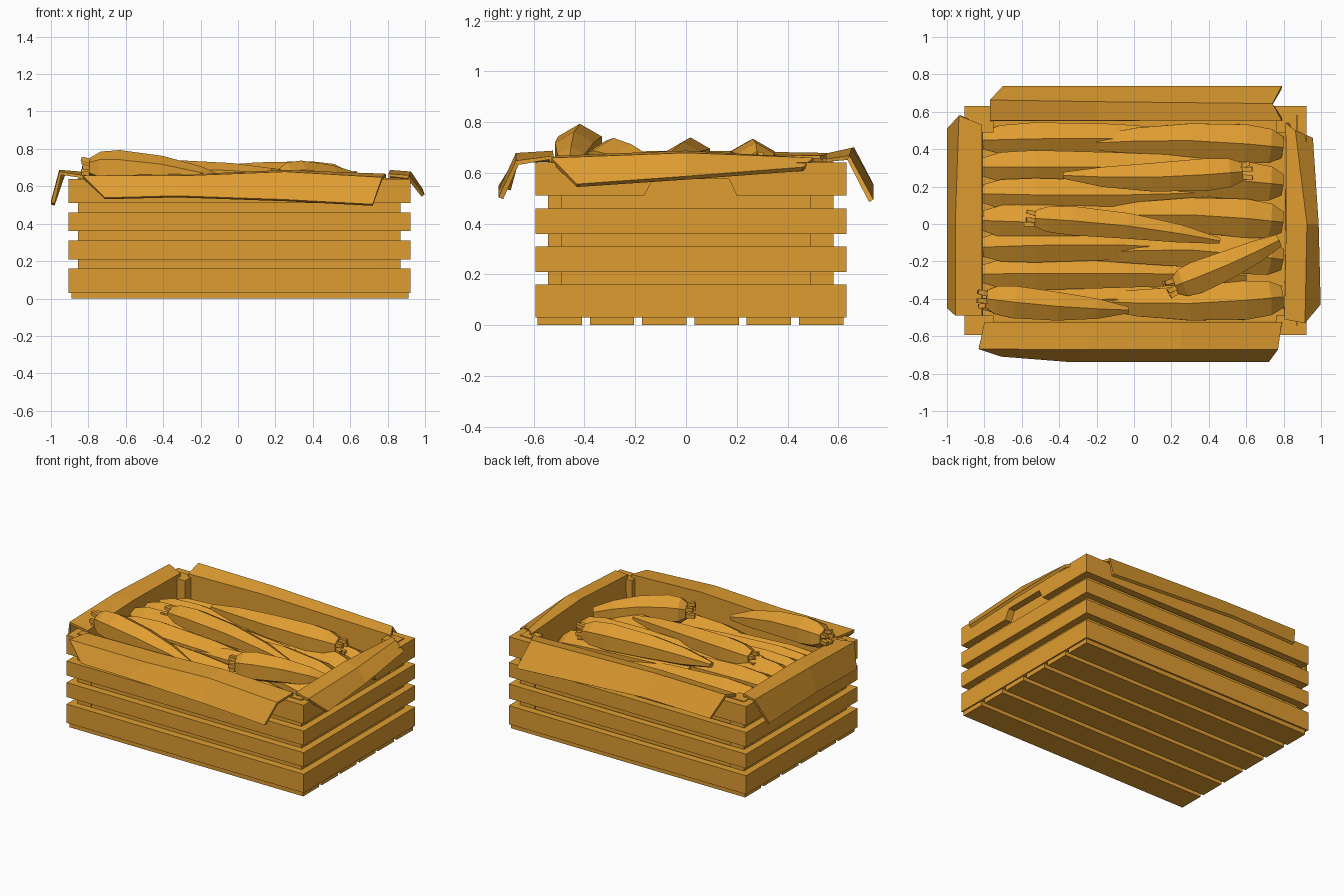
import bpy, bmesh, math, random
from mathutils import Vector

cube = bpy.data.objects.get("Cube")
if cube:
    bpy.data.objects.remove(cube, do_unlink=True)
random.seed(4)

mat = bpy.data.materials.new("warm_ochre")
mat.use_nodes = True
OCHRE = (0.74, 0.335, 0.03, 1)
mat.diffuse_color = OCHRE
mat.node_tree.nodes["Principled BSDF"].inputs["Base Color"].default_value = OCHRE


def finish(name, bm):
    bmesh.ops.recalc_face_normals(bm, faces=bm.faces)
    mesh = bpy.data.meshes.new(name)
    bm.to_mesh(mesh)
    bm.free()
    mesh.materials.append(mat)
    obj = bpy.data.objects.new(name, mesh)
    bpy.context.collection.objects.link(obj)
    return obj


def box(name, x, y, z):
    bm = bmesh.new()
    bmesh.ops.create_cube(bm, size=1)
    for v in bm.verts:
        v.co = [a + (c + 0.5) * (b - a) for c, (a, b) in zip(v.co, (x, y, z))]
    return finish(name, bm)


def prism_x(name, outline, x0, x1):
    """Extrude a y-z outline along x."""
    bm = bmesh.new()
    face = bm.faces.new([bm.verts.new((x0, y, z)) for y, z in outline])
    ext = bmesh.ops.extrude_face_region(bm, geom=[face])
    for v in ext["geom"]:
        if isinstance(v, bmesh.types.BMVert):
            v.co.x = x1
    return finish(name, bm)


def loft(bm, path, radii, sides):
    """Skin faceted rings along a path."""
    rings = []
    for i, (p, r) in enumerate(zip(path, radii)):
        d = (path[min(i + 1, len(path) - 1)] - path[max(i - 1, 0)]).normalized()
        side = d.cross(Vector((0, 0, 1))).normalized()
        up = side.cross(d)
        rings.append([bm.verts.new(p + r * (side * math.cos(a) + up * math.sin(a)))
                      for a in (math.tau * (k + 0.5) / sides for k in range(sides))])
    for a, b in zip(rings, rings[1:]):
        for k in range(sides):
            j = (k + 1) % sides
            bm.faces.new((a[k], a[j], b[j], b[k]))
    bm.faces.new(rings[0])
    bm.faces.new(rings[-1])


def carrot(name, head, tail, radius, bend=0.0, lift=0.0, stubs=5, tip=0.2):
    head, tail = Vector(head), Vector(tail)
    d = tail - head
    side = d.cross(Vector((0, 0, 1))).normalized()
    steps = (0, 0.07, 0.2, 0.5, 0.78, 1)
    path = [head + d * t + (side * bend + Vector((0, 0, lift))) * math.sin(math.pi * t)
            for t in steps]
    bm = bmesh.new()
    loft(bm, path, [radius * s for s in (0.55, 0.88, 1, 0.88, 0.55 + tip / 3, tip)], 6)
    # cropped leaf stubs around the crown
    axis = -d.normalized()
    up = side.cross(axis)
    for k in range(stubs):
        a = math.tau * k / stubs
        base = head + (side * math.cos(a) + up * math.sin(a)) * radius * 0.33
        end = base + axis * random.uniform(0.035, 0.055) + (base - head) * 0.3
        loft(bm, [base - axis * 0.01, end], [radius * 0.2, radius * 0.17], 4)
    return finish(name, bm)


def liner(name, rows):
    """Paper side: wall, rim, fold and hanging edge, as rows of points."""
    wall = [(x, y, 0.08) for x, y, z in rows[0]]
    bm = bmesh.new()
    grid = [[bm.verts.new(p) for p in row] for row in [wall] + rows]
    for a, b in zip(grid, grid[1:]):
        for k in range(len(a) - 1):
            bm.faces.new((a[k], a[k + 1], b[k + 1], b[k]))
    obj = finish(name, bm)
    mod = obj.modifiers.new("thickness", "SOLIDIFY")
    mod.thickness = 0.02
    mod.offset = 0


# Crate: long slats, side slats and the slat with a hand hole
X0, X1, Y0, Y1, T = -0.905, 0.922, -0.594, 0.632, 0.05
levels = [(0.03, 0.16), (0.21, 0.31), (0.36, 0.46), (0.51, 0.64)]
for n, z in enumerate(levels, 1):
    box(f"front_slat_{n}", (X0, X1), (Y0, Y0 + T), z)
    box(f"back_slat_{n}", (X0, X1), (Y1 - T, Y1), z)
for label, a, b in (("left", X1 - T, X1), ("right", X0, X0 + T)):
    for n, z in enumerate(levels[:3], 1):
        box(f"{label}_slat_{n}", (a, b), (Y0 + T, Y1 - T), z)
    lo, hi = levels[3]
    prism_x(f"{label}_handle_slat",
            [(Y0 + T, lo), (-0.165, lo), (-0.13, 0.575), (0.17, 0.575),
             (0.20, lo), (Y1 - T, lo), (Y1 - T, hi), (Y0 + T, hi)], a, b)

# Corner posts just inside the slats
for label, x in (("left", (0.76, 0.87)), ("right", (-0.855, -0.75))):
    box(f"{label}_front_post", x, (Y0 + T, -0.49), (0.03, 0.645))
    box(f"{label}_back_post", x, (0.49, Y1 - T), (0.03, 0.645))

# Bottom boards
for n in range(6):
    y = -0.585 + n * 0.206
    box(f"bottom_board_{n + 1}", (-0.89, 0.912), (y, y + 0.175), (0, 0.032))

# Paper lining folded out over each side
liner("front_liner", [
    [(-0.80, -0.53, 0.65), (-0.2, -0.53, 0.66), (0.25, -0.53, 0.68), (0.79, -0.53, 0.66)],
    [(-0.83, -0.665, 0.65), (-0.25, -0.665, 0.65), (0.25, -0.665, 0.67), (0.77, -0.665, 0.64)],
    [(-0.71, -0.70, 0.535), (-0.33, -0.73, 0.545), (0.25, -0.73, 0.525), (0.72, -0.73, 0.50)]])
liner("back_liner", [
    [(-0.77, 0.56, 0.66), (-0.2, 0.56, 0.67), (0.79, 0.56, 0.65)],
    [(-0.77, 0.66, 0.69), (-0.2, 0.65, 0.69), (0.74, 0.64, 0.66)],
    [(-0.70, 0.73, 0.54), (-0.2, 0.73, 0.55), (0.79, 0.73, 0.49)]])
liner("left_liner", [
    [(0.81, -0.51, 0.66), (0.82, 0, 0.68), (0.82, 0.54, 0.65)],
    [(0.91, -0.53, 0.65), (0.92, 0, 0.67), (0.86, 0.50, 0.65)],
    [(0.99, -0.43, 0.55), (0.98, 0, 0.58), (0.95, 0.46, 0.615)]])
liner("right_liner", [
    [(-0.82, -0.49, 0.65), (-0.82, 0, 0.67), (-0.82, 0.53, 0.66)],
    [(-0.95, -0.49, 0.67), (-0.95, 0, 0.68), (-0.93, 0.58, 0.67)],
    [(-0.99, -0.45, 0.51), (-0.99, 0, 0.52), (-0.99, 0.51, 0.50)]])

# Bed closing the crate below the carrots
box("carrot_bed", (-0.81, 0.81), (-0.52, 0.55), (0.06, 0.42))

# Lower layers: broad carrots packed lengthwise, the heap falling to its sides
for n in range(7):
    y = -0.41 + n * 0.143
    drop = 0.09 * (y / 0.43) ** 2
    drift = random.uniform(-0.03, 0.03)
    carrot(f"lower_carrot_{n + 1}", (-0.81, y, 0.56 - drop), (0.6, y + drift, 0.51 - drop),
           random.uniform(0.1, 0.115), drift, 0.01, 0, 0.4)
for n in range(5):
    y = -0.39 + n * 0.2
    drop = 0.08 * (y / 0.43) ** 2
    drift = random.uniform(-0.04, 0.04)
    carrot(f"middle_carrot_{n + 1}", (0.79, y, 0.48 - drop), (-0.2, y + drift, 0.56 - drop),
           0.12, drift, 0.02, 0, 0.4)

# Loose carrots on top
carrot("top_carrot_front_right", (-0.79, -0.40, 0.70), (-0.03, -0.46, 0.61), 0.1, 0.01, 0.02)
carrot("top_carrot_centre", (-0.53, 0.03, 0.65), (0.46, -0.09, 0.62), 0.09, -0.02, 0.01)
carrot("top_carrot_back", (0.58, 0.28, 0.63), (-0.38, 0.26, 0.65), 0.1, -0.02, 0)
carrot("top_carrot_front_left", (0.22, -0.33, 0.64), (0.77, -0.09, 0.57), 0.1, 0.01, 0.02, tip=0.4)
